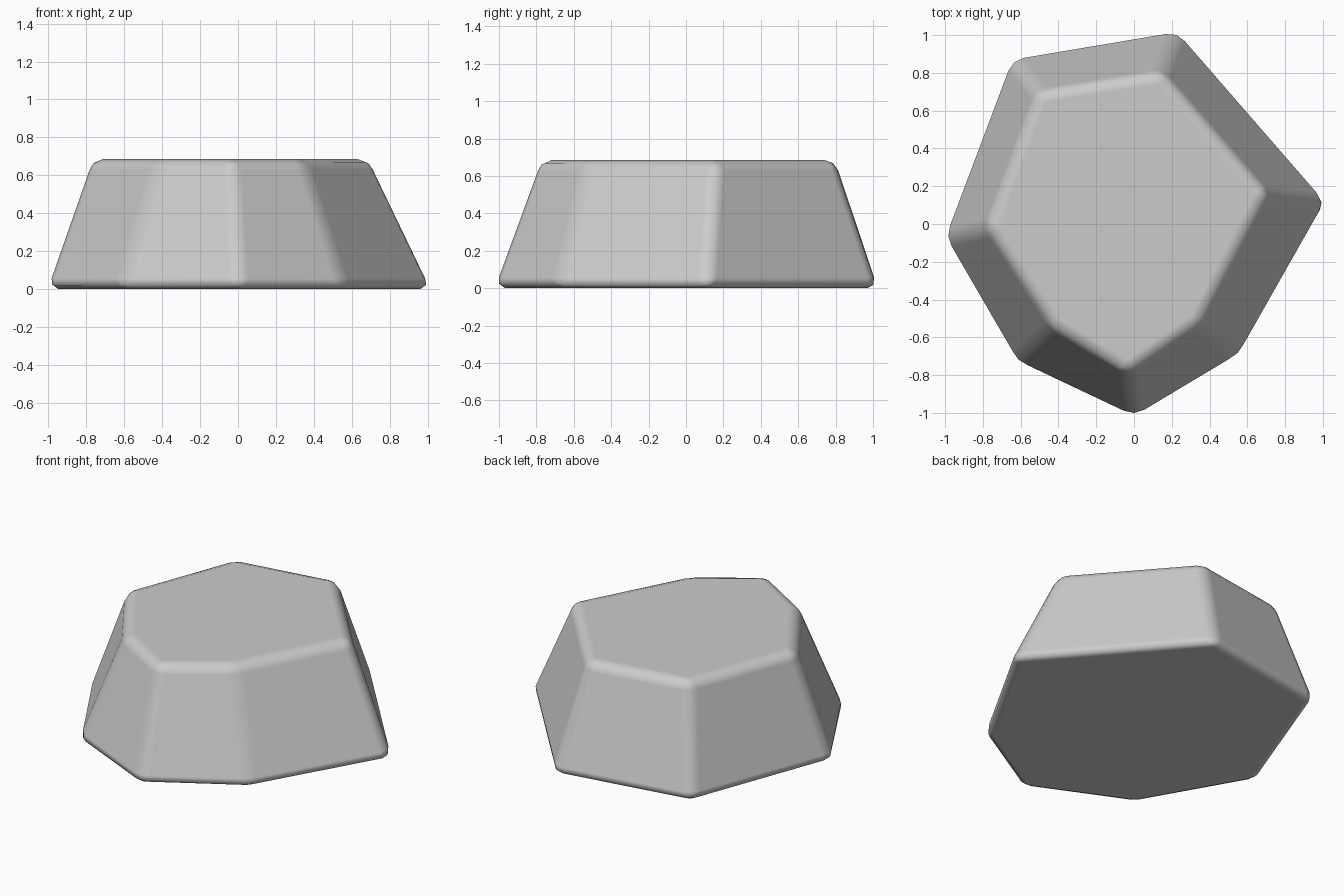
import bpy
import bmesh

cube = bpy.data.objects.get("Cube")
if cube:
    bpy.data.objects.remove(cube, do_unlink=True)

HEIGHT = 0.685

# Seven-sided outlines, listed counter-clockwise from the front corner
base_outline = [(0.005, -1.035), (0.57, -0.70), (1.035, 0.115), (0.235, 1.035),
                (-0.655, 0.885), (-1.015, -0.07), (-0.63, -0.74)]
top_outline = [(-0.035, -0.79), (0.345, -0.53), (0.705, 0.16), (0.145, 0.805),
               (-0.51, 0.70), (-0.78, -0.02), (-0.425, -0.55)]

# Stone colour
stone = bpy.data.materials.new("stone grey")
stone.use_nodes = True
grey = (0.6, 0.6, 0.6, 1)
stone.diffuse_color = grey
stone.node_tree.nodes["Principled BSDF"].inputs["Base Color"].default_value = grey

# Tapered rock body
bm = bmesh.new()
lower = [bm.verts.new((x, y, 0)) for x, y in base_outline]
upper = [bm.verts.new((x, y, HEIGHT)) for x, y in top_outline]
bm.faces.new(lower[::-1])
bm.faces.new(upper)
count = len(lower)
for i in range(count):
    j = (i + 1) % count
    bm.faces.new((lower[i], lower[j], upper[j], upper[i]))
for face in bm.faces:
    face.smooth = True
mesh = bpy.data.meshes.new("rock")
bm.to_mesh(mesh)
bm.free()
mesh.materials.append(stone)
rock = bpy.data.objects.new("rock", mesh)
bpy.context.collection.objects.link(rock)

# Softly worn edges
bevel = rock.modifiers.new("worn edges", 'BEVEL')
bevel.width = 0.06
bevel.segments = 2
bevel.limit_method = 'NONE'
bevel.harden_normals = True
